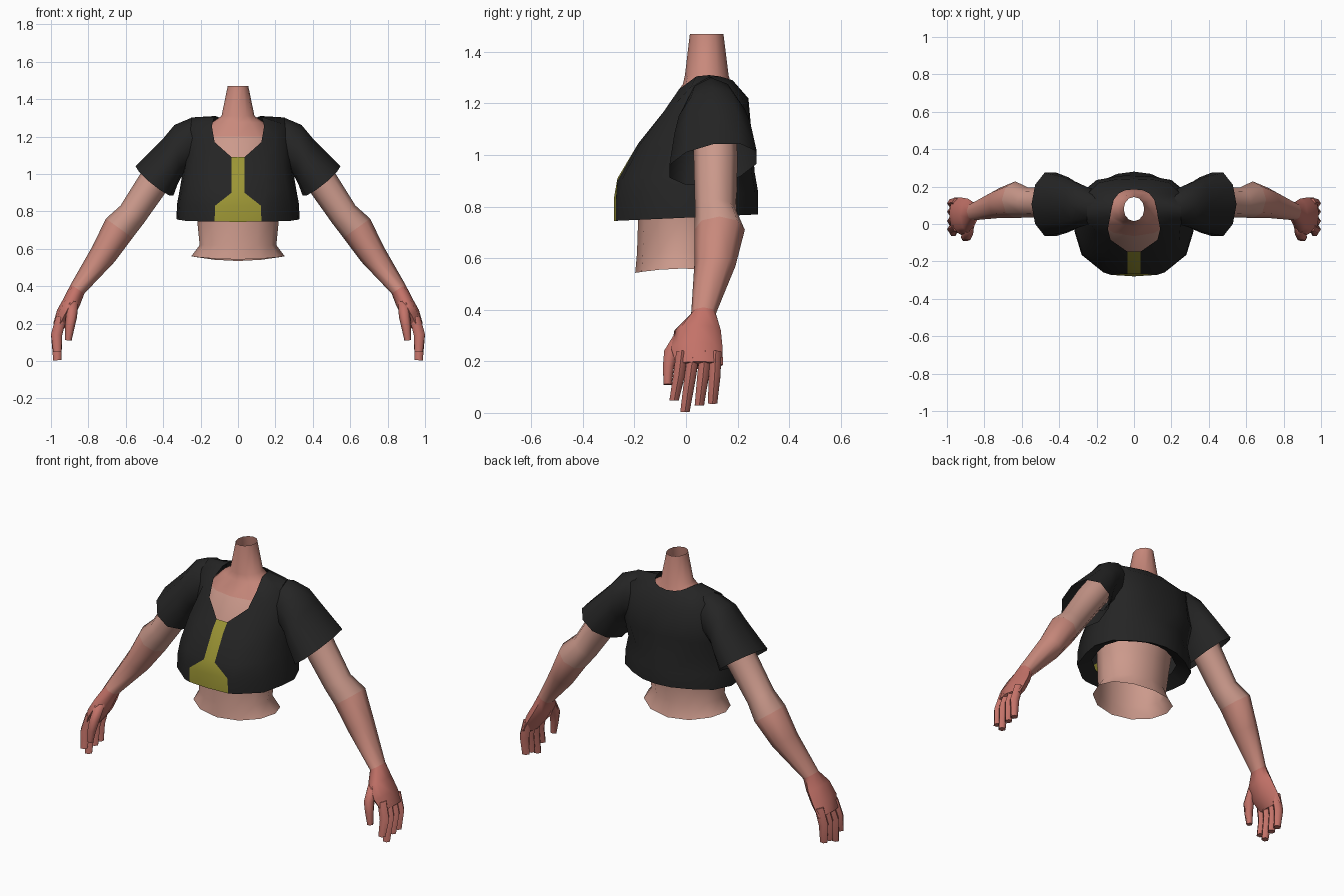
import bpy, bmesh, math
from mathutils import Vector

if "Cube" in bpy.data.objects:
    bpy.data.objects.remove(bpy.data.objects["Cube"])


def mat(name, r, g, b):
    m = bpy.data.materials.new(name)
    m.diffuse_color = (r, g, b, 1)
    m.use_nodes = True
    m.node_tree.nodes["Principled BSDF"].inputs["Base Color"].default_value = m.diffuse_color
    return m


SKIN = mat("skin", 0.60, 0.32, 0.26)
WARM = mat("skin_warm", 0.58, 0.25, 0.20)
HAND = mat("skin_hand", 0.55, 0.17, 0.14)
BLACK = mat("black_cloth", 0.018, 0.018, 0.018)
YELLOW = mat("yellow_cloth", 0.33, 0.30, 0.035)


def ring(c, u, v, n):
    c, u, v = Vector(c), Vector(u), Vector(v)
    return [c + u * math.cos(2 * math.pi * i / n) + v * math.sin(2 * math.pi * i / n)
            for i in range(n)]


def loft(name, rings, mats, pick, caps=False, mirror=False):
    """Skin a list of rings; pick(row, column) gives the material index."""
    bm = bmesh.new()
    vs = [[bm.verts.new(p) for p in r] for r in rings]
    n = len(vs[0])
    for i in range(len(vs) - 1):
        for j in range(n):
            k = (j + 1) % n
            f = bm.faces.new((vs[i][j], vs[i][k], vs[i + 1][k], vs[i + 1][j]))
            f.material_index = pick(i, j)
    if caps:
        for r, row in ((vs[0], 0), (vs[-1], len(vs) - 2)):
            bm.faces.new(r).material_index = pick(row, 0)
    bmesh.ops.remove_doubles(bm, verts=bm.verts, dist=0.0005)
    bmesh.ops.recalc_face_normals(bm, faces=bm.faces)
    for f in bm.faces:
        f.smooth = True
    me = bpy.data.meshes.new(name)
    bm.to_mesh(me)
    bm.free()
    me.set_sharp_from_angle(angle=math.radians(62))
    for m in mats:
        me.materials.append(m)
    ob = bpy.data.objects.new(name, me)
    bpy.context.collection.objects.link(ob)
    if mirror:
        ob.modifiers.new("mirror", 'MIRROR').use_axis = (True, False, False)
    return ob


def tube(name, path, n, mats, pick):
    """Mirrored limb along points (x, y, z, half thickness, half depth in y)."""
    rings = []
    for i, (x, y, z, h, d) in enumerate(path):
        a, b = path[max(i - 1, 0)], path[min(i + 1, len(path) - 1)]
        t = Vector((b[0] - a[0], 0, b[2] - a[2])).normalized()
        rings.append(ring((x, y, z), (-t.z * h, 0, t.x * h), (0, d, 0), n))
    return loft(name, rings, mats, pick, caps=True, mirror=True)


# torso and neck: z, half width, front y, back y (open at both ends)
TORSO = [(0.55, 0.25, -0.197, 0.175), (0.62, 0.205, -0.19, 0.15), (0.77, 0.22, -0.185, 0.17),
         (0.95, 0.235, -0.185, 0.2), (1.09, 0.22, -0.14, 0.2), (1.20, 0.215, -0.065, 0.19),
         (1.275, 0.14, -0.012, 0.175), (1.31, 0.088, -0.004, 0.165), (1.47, 0.055, 0.015, 0.145)]
rings = [ring((0, (f + b) / 2, z), (0, (f - b) / 2, 0), (w, 0, 0), 12) for z, w, f, b in TORSO]
for p in rings[0]:  # waist edge dips at front and back
    p.z = 0.56 - (0.03 if p.y > 0 else 0.016) * (p.y / 0.19) ** 2
loft("torso", rings, [SKIN, WARM], lambda i, j: 1 if i > 4 else 0)

# shirt body: half outlines from front centre to back centre
HEM = [(0, -.28), (.125, -.272), (.165, -.258), (.28, -.165), (.318, -.04),
       (.33, .05), (.288, .155), (.185, .225), (.09, .268), (0, .28)]
CHEST = [(0, -.185), (.035, -.185), (.14, -.175), (.24, -.11), (.28, 0),
         (.29, .09), (.28, .17), (.2, .235), (.1, .253), (0, .258)]
SHOULDER = [(0, -.148, 1.09), (.035, -.148, 1.09), (.125, -.085, 1.17), (.2, -.04, 1.2),
            (.25, .02, 1.265), (.25, .09, 1.302), (.25, .16, 1.265), (.19, .22, 1.22),
            (.1, .238, 1.22), (0, .242, 1.22)]
NECKLINE = SHOULDER[:3] + [(.14, -.027, 1.255), (.127, .04, 1.305), (.12, .09, 1.31),
                           (.108, .13, 1.305), (.08, .165, 1.295), (.05, .18, 1.29), (0, .185, 1.285)]


def hem_z(y, dz):
    return 0.757 + 0.045 * y + dz


lining = [(x * 0.74, y * 0.74, hem_z(y, 0.04)) for x, y in HEM]
low = [(x, y, hem_z(y, 0)) for x, y in HEM]
mid = [(x * 0.985, y, hem_z(y, 0.085)) for x, y in HEM]
bust = [(x * 0.94, y * 0.95, hem_z(y, 0.165)) for x, y in HEM]
bust[1] = (0.035, bust[0][1], bust[0][2] - 0.01)
chest = [(x, y, 1.045) for x, y in CHEST]
rings = [[Vector(p) for p in r] + [Vector((-p[0], p[1], p[2])) for p in r[-2:0:-1]]
         for r in (lining, low, mid, bust, chest, SHOULDER, NECKLINE)]
loft("shirt_body", rings, [BLACK, YELLOW], lambda i, j: 1 if i > 0 and j in (0, 17) else 0)

# sleeves: top x, top z, bottom x, bottom z, half depth
SLEEVE = [(.17, 1.295, .24, 1.02, .085), (.25, 1.30, .28, 1.0, .11), (.34, 1.262, .305, .98, .135),
          (.40, 1.19, .325, .94, .155), (.548, 1.042, .345, .885, .178)]
rings = [ring(((a + c) / 2, 0.095 + 0.0025 * i, (b + d) / 2),
              ((a - c) / 2, 0, (b - d) / 2), (0, h, 0.007 * i), 10)
         for i, (a, b, c, d, h) in enumerate(SLEEVE)]
loft("sleeve", rings, [BLACK], lambda i, j: 0, mirror=True)

# arm, wrist and palm
ARM = [(.33, .11, 1.12, .085, .085), (.435, .115, .98, .085, .085), (.565, .115, .785, .078, .08),
       (.635, .13, .71, .088, .098), (.72, .112, .57, .072, .08), (.858, .068, .385, .044, .048),
       (.887, .045, .32, .047, .09), (.925, .042, .25, .048, .10), (.96, .053, .185, .032, .09)]
tube("arm", ARM, 8, [SKIN, WARM, HAND], lambda i, j: 0 if i < 3 else 1 if i < 5 else 2)

# fingers: base y, tip y, tip z
for k, (y0, y1, z1) in enumerate([(-.016, -.046, .045), (.03, -.004, .0), (.075, .052, .026),
                                  (.116, .103, .032)]):
    path = [(.945, y0, .235, .028, .025), (.97, y0 * .6 + y1 * .4, .14, .03, .026),
            (.966, y1, z1 + .004, .022, .021)]
    tube(f"finger_{k + 1}", path, 6, [HAND], lambda i, j: 0)

# thumb
tube("thumb", [(.885, -.01, .32, .03, .03), (.89, -.055, .24, .03, .034),
               (.90, -.068, .18, .026, .025), (.908, -.071, .11, .018, .018)],
     6, [HAND], lambda i, j: 0)
